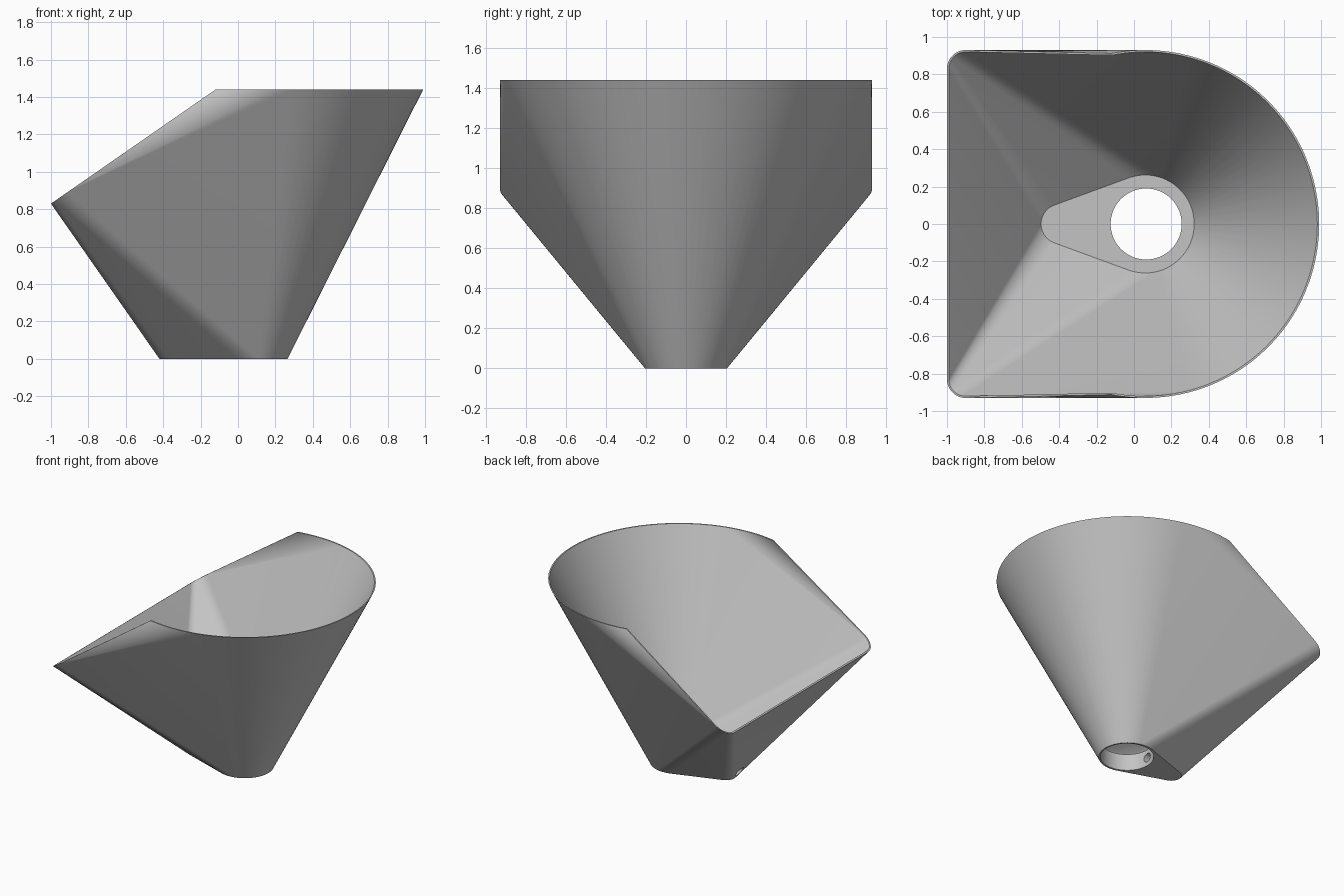
import bpy, bmesh, math

if "Cube" in bpy.data.objects:
    bpy.data.objects.remove(bpy.data.objects["Cube"], do_unlink=True)

WALL = 0.01
TOP, LIP, BREAK_X = 1.44, 0.83, -0.12   # top height, lip height, end of the flat rim
CX = 0.06                               # axis of the round end
SLOPE = (TOP - LIP) / (BREAK_X + 1)


def arc(cx, cy, r, start, end, n):
    return [(cx + r * math.cos(a), cy + r * math.sin(a))
            for a in (start + (end - start) * i / n for i in range(n + 1))]


def teardrop(z, big, nose_x, small):
    """Base outline: a large round end joined to a small nose."""
    t = math.acos((big - small) / (nose_x - CX)) 
    pts = arc(CX, 0, big, -t, t, 48) + arc(nose_x, 0, small, t, 2 * math.pi - t, 24)
    return [(x, y, z) for x, y in pts]


def rim(inset):
    """Open edge: a flat round end, then a slanted lip with rounded corners."""
    r, c = 0.93 - inset, 0.1 - inset
    a = math.acos((BREAK_X - CX) / r)
    pts = arc(CX, 0, r, -a, a, 96)
    pts += arc(-0.9, 0.83, c, math.pi / 2, math.pi, 12)
    pts += arc(-0.9, -0.83, c, math.pi, 1.5 * math.pi, 12)
    return [(x, y, min(TOP, LIP + (x + 1) * SLOPE)) for x, y in pts]


def add_skin(bm, base, edge):
    """Stretch a convex skin from base to edge and open its mouth."""
    edge_verts = [bm.verts.new(p) for p in edge]
    verts = edge_verts + [bm.verts.new(p) for p in base]
    bmesh.ops.convex_hull(bm, input=verts)
    mouth = set(edge_verts)
    lid = [f for f in bm.faces if all(v in mouth for v in f.verts)
           and f.normal.z > 0.5]
    bmesh.ops.delete(bm, geom=lid, context='FACES_ONLY')
    loose = [e for e in bm.edges if not e.link_faces]
    bmesh.ops.delete(bm, geom=loose, context='EDGES')
    return edge_verts


def skin_mesh(base, edge):
    bm = bmesh.new()
    add_skin(bm, base, edge)
    mesh = bpy.data.meshes.new("skin")
    bm.to_mesh(mesh)
    bm.free()
    return mesh


# Outer and inner skins, joined by a narrow rim
skins = [skin_mesh(teardrop(0, 0.205, -0.345, 0.075), rim(0)),
         skin_mesh(teardrop(0.13, 0.262, -0.39, 0.107), rim(WALL))]
bm = bmesh.new()
for skin in skins:
    bm.from_mesh(skin)
    bpy.data.meshes.remove(skin)
open_edges = [e for e in bm.edges if e.is_boundary]
bmesh.ops.bridge_loops(bm, edges=open_edges)
bmesh.ops.recalc_face_normals(bm, faces=bm.faces)
bmesh.ops.dissolve_limit(bm, angle_limit=0.001, verts=bm.verts, edges=bm.edges)
mesh = bpy.data.meshes.new("hopper")
bm.to_mesh(mesh)
bm.free()
hopper = bpy.data.objects.new("hopper", mesh)
bpy.context.collection.objects.link(hopper)

# Flat grey plastic
grey = bpy.data.materials.new("light_grey")
grey.use_nodes = True
color = (0.55, 0.55, 0.55, 1)
grey.diffuse_color = color
grey.node_tree.nodes["Principled BSDF"].inputs["Base Color"].default_value = color
mesh.materials.append(grey)


def cut_cylinder(name, radius, depth, location, rotation):
    bpy.ops.mesh.primitive_cylinder_add(vertices=64, radius=radius, depth=depth,
                                        location=location, rotation=rotation)
    cutter = bpy.context.object
    cutter.name = name
    cutter.data.materials.append(grey)
    mod = hopper.modifiers.new(name, 'BOOLEAN')
    mod.operation, mod.solver, mod.object = 'DIFFERENCE', 'EXACT', cutter
    bpy.context.view_layer.objects.active = hopper
    bpy.ops.object.modifier_apply(modifier=name)
    bpy.data.objects.remove(cutter, do_unlink=True)


# Outlet through the floor and screw hole through the nose
cut_cylinder("outlet_cutter", 0.19, 0.6, (CX + 0.005, 0, 0), (0, 0, 0))
cut_cylinder("screw_cutter", 0.035, 0.6, (-0.3, 0, 0.065), (0, math.pi / 2, 0))

bpy.ops.object.select_all(action='DESELECT')
hopper.select_set(True)
bpy.context.view_layer.objects.active = hopper
bpy.ops.object.shade_smooth_by_angle(angle=math.radians(30))
